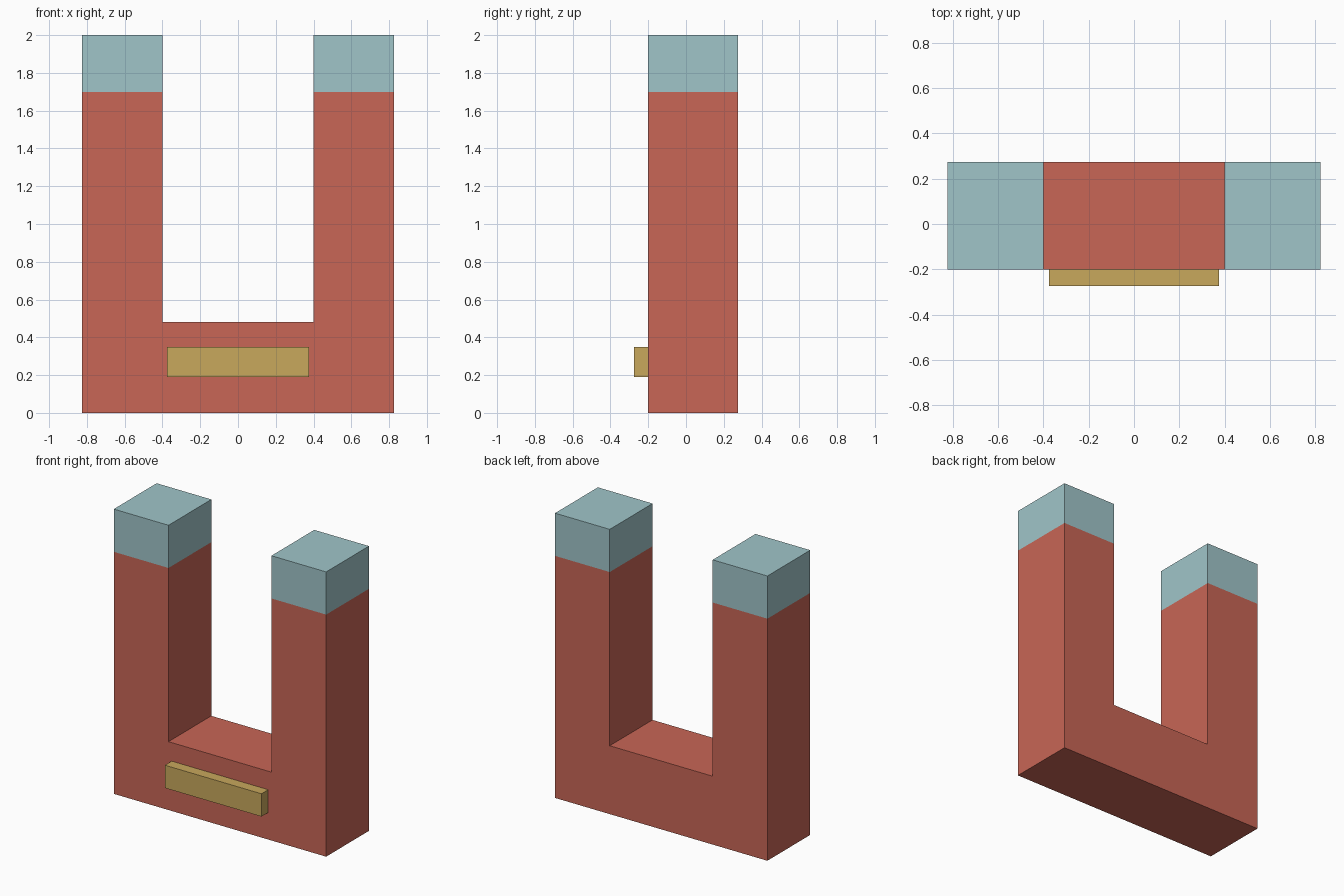
import bpy
import bmesh

cube = bpy.data.objects.get("Cube")
if cube:
    bpy.data.objects.remove(cube, do_unlink=True)


def material(name, rgb):
    mat = bpy.data.materials.new(name)
    mat.use_nodes = True
    color = (*rgb, 1)
    mat.diffuse_color = color
    mat.node_tree.nodes["Principled BSDF"].inputs["Base Color"].default_value = color
    return mat


def extrude_profile(name, profile, front, back, mat):
    """Extrude an XZ outline from front to back along Y."""
    bm = bmesh.new()
    face = bm.faces.new([bm.verts.new((x, front, z)) for x, z in profile])
    result = bmesh.ops.extrude_face_region(bm, geom=[face], use_keep_orig=True)
    moved = [v for v in result["geom"] if isinstance(v, bmesh.types.BMVert)]
    bmesh.ops.translate(bm, verts=moved, vec=(0, back - front, 0))
    bmesh.ops.recalc_face_normals(bm, faces=bm.faces)
    mesh = bpy.data.meshes.new(name)
    bm.to_mesh(mesh)
    bm.free()
    mesh.materials.append(mat)
    obj = bpy.data.objects.new(name, mesh)
    bpy.context.collection.objects.link(obj)
    return obj


def rectangle(x0, x1, z0, z1):
    return [(x0, z0), (x1, z0), (x1, z1), (x0, z1)]


red = material("brick red", (0.58, 0.133, 0.093))
teal = material("pale teal", (0.352, 0.558, 0.584))
gold = material("muted gold", (0.578, 0.392, 0.107))

OUTER, INNER = 0.825, 0.4
FRONT, BACK = -0.2, 0.275
BRIDGE, LIMB, TOP = 0.48, 1.7, 2.0

# U-shaped body: half outline mirrored across the centre
half = [(OUTER, 0), (OUTER, LIMB), (INNER, LIMB), (INNER, BRIDGE)]
outline = half + [(-x, z) for x, z in reversed(half)]
extrude_profile("magnet_body", outline, FRONT, BACK, red)

# Pole tips
for side, sign in (("left", 1), ("right", -1)):
    tip = rectangle(sign * INNER, sign * OUTER, LIMB, TOP)
    extrude_profile(side + "_pole_tip", tip, FRONT, BACK, teal)

# Raised bar on the front of the bridge
extrude_profile("front_bar", rectangle(-0.375, 0.375, 0.19, 0.35), -0.275, FRONT, gold)
